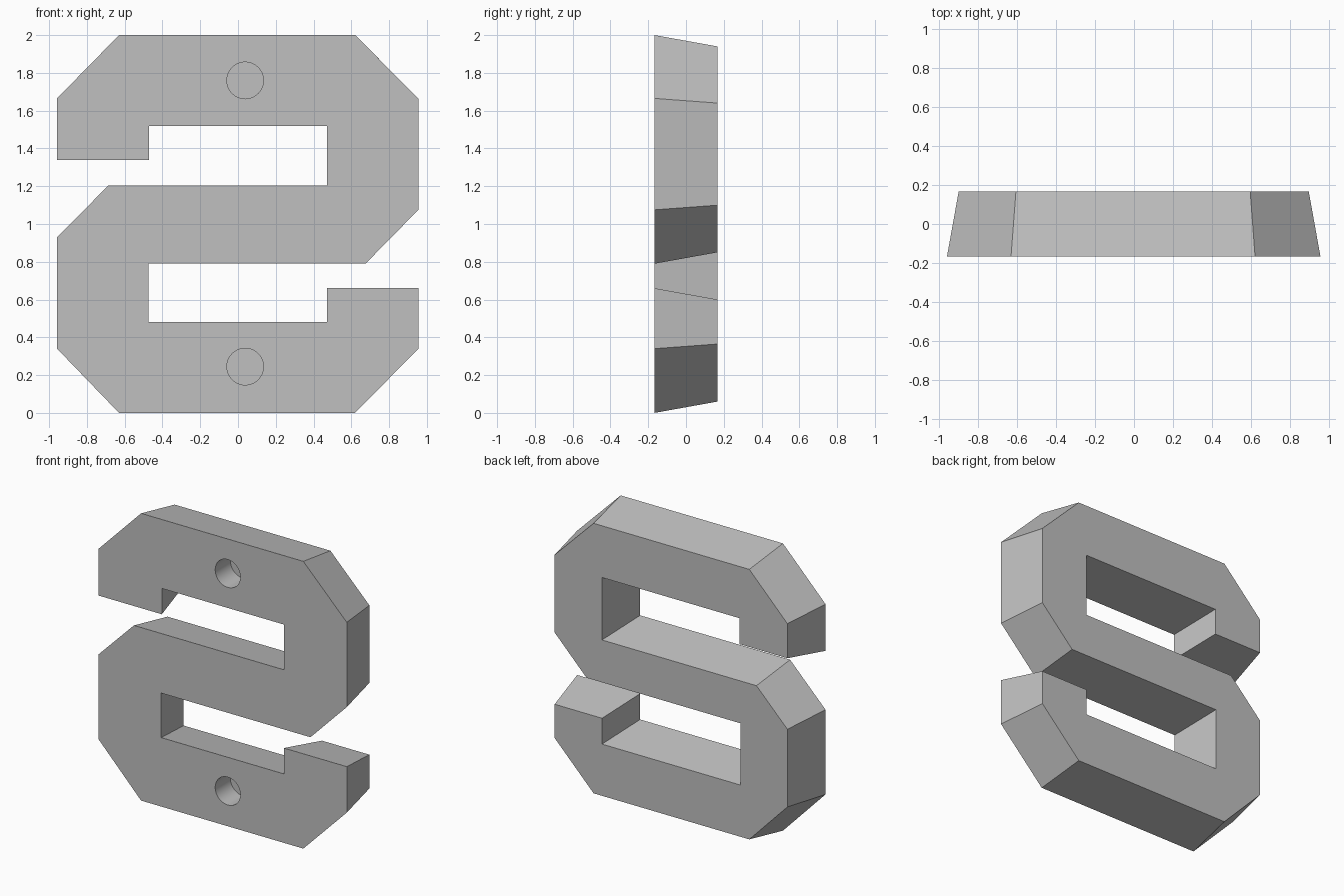
import bpy, bmesh
from mathutils import Vector

cube = bpy.data.objects.get("Cube")
if cube:
    bpy.data.objects.remove(cube, do_unlink=True)

HALF = 0.167      # half the plate thickness
DRAFT = 0.06      # how far the side walls lean in towards the back

grey = bpy.data.materials.new("plain grey")
grey.use_nodes = True
colour = (0.53, 0.53, 0.53, 1)
grey.diffuse_color = colour
grey.node_tree.nodes["Principled BSDF"].inputs["Base Color"].default_value = colour

# Front outline (x, z), counter-clockwise
outline = [Vector(p) for p in [
    (-0.63, 0), (0.62, 0), (0.955, 0.34), (0.955, 0.66), (0.47, 0.66), (0.47, 0.48),
    (-0.475, 0.48), (-0.475, 0.79), (0.675, 0.79), (0.955, 1.075), (0.955, 1.665),
    (0.62, 2), (-0.63, 2), (-0.958, 1.665), (-0.958, 1.34), (-0.47, 1.34),
    (-0.47, 1.52), (0.47, 1.52), (0.47, 1.205), (-0.685, 1.205), (-0.958, 0.93),
    (-0.958, 0.34)]]


def inset(points, amount):
    """Move every edge of a counter-clockwise polygon inward by amount."""
    result = []
    for i, p in enumerate(points):
        a = (p - points[i - 1]).normalized()
        b = (points[(i + 1) % len(points)] - p).normalized()
        na, nb = Vector((-a.y, a.x)), Vector((-b.y, b.x))
        result.append(p + (na + nb) * amount / (1 + na.dot(nb)))
    return result


# Tapered body
bm = bmesh.new()
front = [bm.verts.new((p.x, -HALF, p.y)) for p in outline]
back = [bm.verts.new((p.x, HALF, p.y)) for p in inset(outline, DRAFT)]
bm.faces.new(front)
bm.faces.new(back[::-1])
for i in range(len(front)):
    j = (i + 1) % len(front)
    bm.faces.new((front[j], front[i], back[i], back[j]))
bmesh.ops.recalc_face_normals(bm, faces=bm.faces)
mesh = bpy.data.meshes.new("body")
bm.to_mesh(mesh)
bm.free()
mesh.materials.append(grey)
body = bpy.data.objects.new("body", mesh)
bpy.context.collection.objects.link(body)

# Blind round sockets in the front, reaching half the thickness
for z in (0.245, 1.76):
    bpy.ops.mesh.primitive_cylinder_add(
        vertices=48, radius=0.097, depth=2 * HALF,
        location=(0.038, -HALF, z), rotation=(1.570796, 0, 0))
    cutter = bpy.context.object
    cutter.name = "socket_cutter"
    cutter.hide_render = True
    cutter.data.materials.append(grey)
    bpy.ops.object.select_all(action='DESELECT')
    body.select_set(True)
    bpy.context.view_layer.objects.active = body
    cut = body.modifiers.new("socket", 'BOOLEAN')
    cut.operation = 'DIFFERENCE'
    cut.solver = 'EXACT'
    cut.object = cutter
    bpy.ops.object.modifier_apply(modifier=cut.name)
    bpy.data.objects.remove(cutter, do_unlink=True)

bpy.ops.object.shade_smooth_by_angle(angle=0.35)
